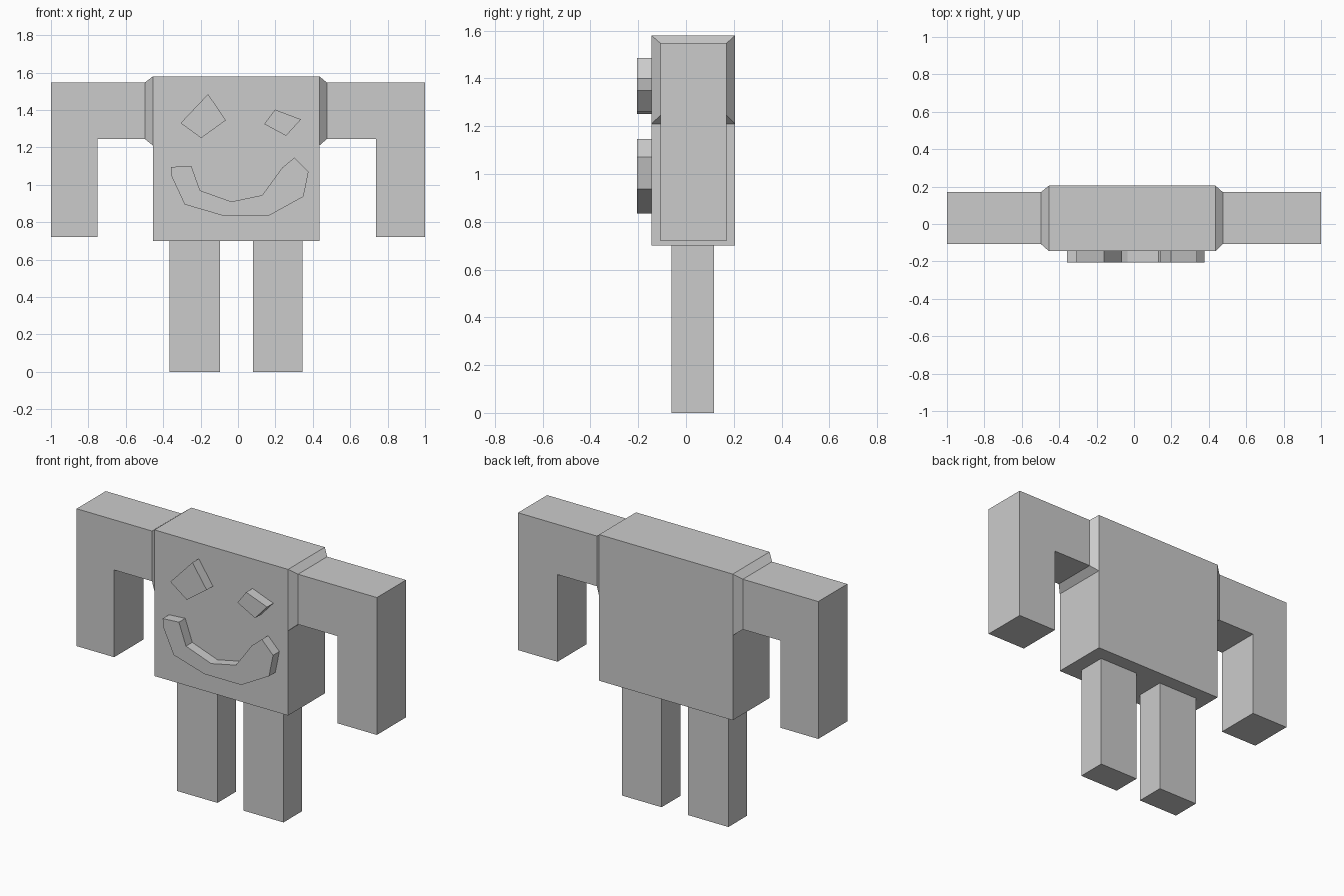
import bpy, bmesh

if "Cube" in bpy.data.objects:
    bpy.data.objects.remove(bpy.data.objects["Cube"])


def finish(name, bm):
    bmesh.ops.recalc_face_normals(bm, faces=bm.faces)
    mesh = bpy.data.meshes.new(name)
    bm.to_mesh(mesh)
    bm.free()
    obj = bpy.data.objects.new(name, mesh)
    bpy.context.collection.objects.link(obj)
    return obj


def prism(name, outline, y0, y1):
    """Extrude an (x, z) outline from y0 to y1."""
    bm = bmesh.new()
    face = bm.faces.new([bm.verts.new((x, y0, z)) for x, z in outline])
    geom = bmesh.ops.extrude_face_region(bm, geom=[face], use_keep_orig=True)["geom"]
    moved = [v for v in geom if isinstance(v, bmesh.types.BMVert)]
    bmesh.ops.translate(bm, verts=moved, vec=(0, y1 - y0, 0))
    return finish(name, bm)


def box(name, x0, x1, y0, y1, z0, z1):
    return prism(name, [(x0, z0), (x1, z0), (x1, z1), (x0, z1)], y0, y1)


def taper(name, sections):
    """Join two rectangles (x, y0, y1, z0, z1) into a tapered collar."""
    bm = bmesh.new()
    a, b = [[bm.verts.new((x, y, z)) for y, z in
             ((y0, z0), (y1, z0), (y1, z1), (y0, z1))]
            for x, y0, y1, z0, z1 in sections]
    for i in range(4):
        j = (i + 1) % 4
        bm.faces.new((a[i], a[j], b[j], b[i]))
    return finish(name, bm)


# Body
box("body", -0.455, 0.435, -0.145, 0.205, 0.70, 1.58)

# Shoulders and bent arms: body side, arm start, inner forearm, outer side
for side, xb, xs, xf, xo in (("left", -0.455, -0.498, -0.75, -1.0),
                             ("right", 0.435, 0.475, 0.737, 1.0)):
    taper(side + "_shoulder", [(xb, -0.145, 0.205, 1.21, 1.58),
                               (xs, -0.107, 0.17, 1.245, 1.547)])
    prism(side + "_arm", [(xs, 1.547), (xo, 1.547), (xo, 0.72),
                          (xf, 0.72), (xf, 1.245), (xs, 1.245)], -0.107, 0.17)

# Legs
box("left_leg", -0.365, -0.095, -0.06, 0.118, 0, 0.70)
box("right_leg", 0.08, 0.345, -0.06, 0.118, 0, 0.70)

# Raised face
prism("left_eye", [(-0.307, 1.33), (-0.16, 1.485), (-0.065, 1.345),
                   (-0.197, 1.25)], -0.205, -0.145)
prism("right_eye", [(0.14, 1.325), (0.198, 1.402), (0.337, 1.35),
                    (0.257, 1.262)], -0.205, -0.145)
prism("mouth", [(-0.358, 1.095), (-0.25, 1.102), (-0.203, 0.97), (-0.035, 0.91),
                (0.13, 0.945), (0.235, 1.09), (0.302, 1.146), (0.377, 1.07),
                (0.35, 0.937), (0.165, 0.835), (-0.08, 0.835), (-0.285, 0.895),
                (-0.355, 1.045)], -0.205, -0.145)
